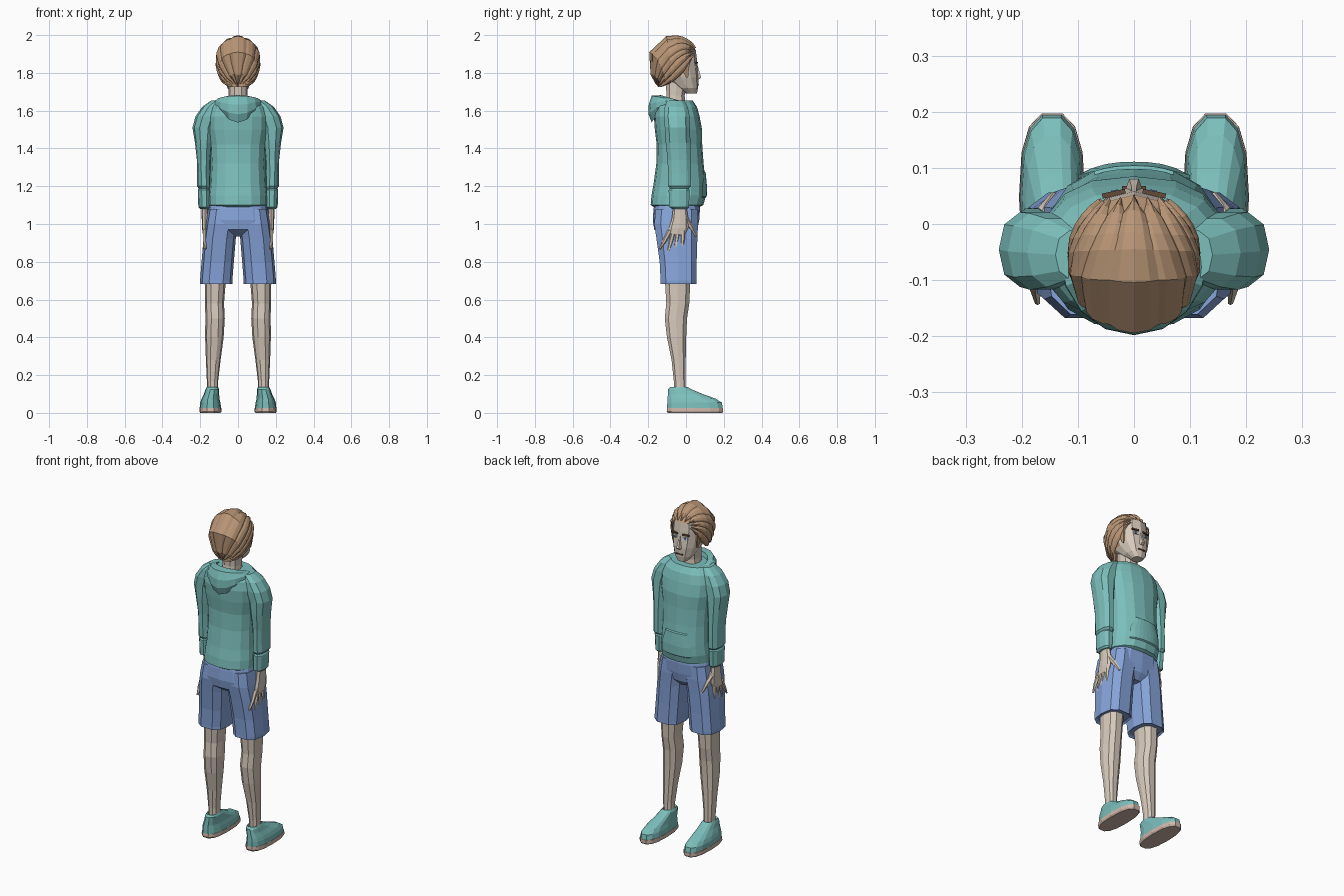
import bpy, bmesh, math
from mathutils import Vector

if "Cube" in bpy.data.objects:
    bpy.data.objects.remove(bpy.data.objects["Cube"], do_unlink=True)


def material(name, rgb):
    m = bpy.data.materials.new(name)
    m.use_nodes = True
    m.diffuse_color = (*rgb, 1)
    m.node_tree.nodes["Principled BSDF"].inputs["Base Color"].default_value = (*rgb, 1)
    return m


SKIN = material("skin", (.68, .59, .50))
TEAL = material("teal cloth", (.20, .52, .50))
BLUE = material("blue cloth", (.24, .37, .70))
HAIR = material("brown hair", (.48, .30, .18))
BROW = material("dark brown", (.12, .07, .04))
SOLE = material("pale sole", (.62, .47, .40))
WHITE = material("eye white", (.8, .8, .8))
IRIS = material("eye blue", (.10, .22, .50))


def finish(name, bm, *mats):
    bmesh.ops.recalc_face_normals(bm, faces=bm.faces)
    me = bpy.data.meshes.new(name)
    bm.to_mesh(me)
    bm.free()
    ob = bpy.data.objects.new(name, me)
    for m in mats:
        me.materials.append(m)
    bpy.context.collection.objects.link(ob)
    return ob


def skin_rings(name, rings, mats, closed=True, caps=True):
    bm = bmesh.new()
    rows = [[bm.verts.new(p) for p in r] for r in rings]
    n = len(rows[0])
    for a, b in zip(rows, rows[1:]):
        for i in range(n if closed else n - 1):
            j = (i + 1) % n
            bm.faces.new((a[i], a[j], b[j], b[i]))
    if caps:
        bm.faces.new(rows[0])
        bm.faces.new(rows[-1])
    return finish(name, bm, *mats)


def power(v, p):
    return math.copysign(abs(v) ** (2 / p), v)


def loft(name, table, mats, n=10, p=2.4, side=1):
    """Each row of the table is x0, x1, y0, y1, z."""
    rings = []
    for x0, x1, y0, y1, z in table:
        ring = []
        for k in range(n):
            a = math.tau * k / n
            ring.append((side * ((x0 + x1) / 2 + (x1 - x0) / 2 * power(math.cos(a), p)),
                         (y0 + y1) / 2 + (y1 - y0) / 2 * power(math.sin(a), p), z))
        rings.append(ring)
    return skin_rings(name, rings, mats)


def tube(name, points, radii, mat, n=6):
    pts = [Vector(q) for q in points]
    d = (pts[-1] - pts[0]).normalized()
    u = d.cross(Vector((1, 0, 0))).normalized()
    v = d.cross(u)
    skin_rings(name, [[c + r * (u * math.cos(math.tau * k / n) + v * math.sin(math.tau * k / n))
                       for k in range(n)] for c, r in zip(pts, radii)], [mat])


def box(name, at, size, mat, turn=0):
    bm = bmesh.new()
    bmesh.ops.create_cube(bm, size=1)
    bmesh.ops.scale(bm, vec=size, verts=bm.verts)
    ob = finish(name, bm, mat)
    ob.location = at
    ob.rotation_euler.z = turn


# Hoodie body: half width, back, front, height
torso = [(.14, -.17, .07, 1.09), (.157, -.187, .092, 1.10), (.157, -.183, .105, 1.15),
         (.15, -.172, .105, 1.21), (.145, -.157, .093, 1.32), (.15, -.155, .086, 1.42),
         (.165, -.165, .085, 1.50), (.168, -.17, .072, 1.57), (.15, -.165, .058, 1.62),
         (.115, -.145, .035, 1.655)]
loft("hoodie_body", [(-w, w, b, f, z) for w, b, f, z in torso], [TEAL], n=16)


def chest_y(x, z):
    for (w0, b0, f0, z0), (w1, b1, f1, z1) in zip(torso, torso[1:]):
        if z0 <= z <= z1:
            t = (z - z0) / (z1 - z0)
            w, b, f = w0 + (w1 - w0) * t, b0 + (b1 - b0) * t, f0 + (f1 - f0) * t
            return (b + f) / 2 + (f - b) / 2 * (1 - abs(x / w) ** 2.4) ** (1 / 2.4)


# Front pouch pocket following the belly
skin_rings("pocket", [[(w * k / 4, chest_y(w * k / 4, z) + lift, z) for k in range(-4, 5)]
                      for w, z, lift in ((.1, 1.14, 0), (.1, 1.145, .006), (.1, 1.2, .006),
                                         (.07, 1.275, .006), (.07, 1.28, 0))],
           [TEAL], closed=False, caps=False)

# Hood: collar ring that drops into a pointed fold at the back
hood = [[] for _ in range(6)]
for k in range(16):
    a = math.tau * k / 16
    c, s = math.cos(a), math.sin(a)
    back = max(0, -s)
    top = 1.66 - .022 * s
    drop = .035 + .11 * back ** 2
    for row, (grow, z) in zip(hood, ((.7, top - .04), (.8, top), (1, top - .003), (1.13 + .03 * back, top - .35 * drop),
                                     (1.14 + .03 * back, top - .7 * drop), (1, top - drop))):
        row.append((.115 * grow * c, -.057 + .095 * grow * s - .03 * back * (grow > .9), z))
skin_rings("hood", hood, [TEAL])

# Head: jaw, face and skull
head = loft("head", [(-.03, .03, .0, .058, 1.69), (-.056, .056, -.05, .064, 1.72),
                     (-.076, .076, -.12, .067, 1.775), (-.086, .086, -.15, .06, 1.84),
                     (-.09, .09, -.165, .058, 1.87), (-.085, .085, -.16, .052, 1.92),
                     (-.05, .05, -.12, .01, 1.97)], [SKIN, HAIR], n=12)
for f in head.data.polygons:
    if f.center.z > 1.8 and f.center.y < -.04 or f.center.z > 1.93:
        f.material_index = 1
loft("neck", [(-.055, .055, -.11, .0, 1.62), (-.05, .05, -.105, -.005, 1.68),
              (-.052, .052, -.11, .01, 1.76)], [SKIN], n=10)
loft("nose", [(-.016, .016, .04, .07, 1.765), (-.015, .015, .04, .083, 1.775),
              (-.009, .009, .04, .07, 1.815), (-.007, .007, .04, .06, 1.85)], [SKIN], n=6)
box("mouth", (0, .064, 1.735), (.042, .008, .006), BROW)

# Hair: overlapping ridged locks sweeping from the fringe over the crown to the nape
nape = Vector((0, -.6, -.8))


def hair_point(angle, s, grow):
    front = Vector((.55 * math.sin(angle), .85, .28 + .2 * math.cos(angle)))
    mid = Vector((math.sin(angle), 0, math.cos(angle)))
    d = (front * (1 - s) ** 2 + mid * 2 * s * (1 - s) + nape * s * s).normalized() * grow
    return (.115 * d.x, -.065 + .13 * d.y, 1.869 + (.125 if d.z > 0 else .17) * d.z)


for j in range(-5, 6):
    rows = []
    for i in range(11):
        s = i / 10
        width = math.radians(14) * min(1, .1 + s * 4)
        ridge = 1.05 - .03 * (j % 2) * (1 - s)
        rows.append([hair_point(math.radians(22 * j) + width * e, s, ridge - .08 * abs(e) ** 2)
                     for e in (-1, -.5, 0, .5, 1)])
    skin_rings("hair_lock", rows, [HAIR], closed=False, caps=False)

# Parts that come in pairs
for side, tag in ((1, "left_"), (-1, "right_")):
    # Face details
    box(tag + "eye", (side * .034, .054, 1.832), (.028, .009, .013), WHITE, -side * .2)
    box(tag + "iris", (side * .034, .056, 1.832), (.012, .009, .012), IRIS, -side * .2)
    box(tag + "eyebrow", (side * .036, .054, 1.853), (.042, .009, .009), BROW, -side * .2)
    loft(tag + "sideburn", [(.078, .083, .0, .012, 1.775), (.075, .091, -.025, .018, 1.82),
                            (.075, .094, -.04, .025, 1.87)], [HAIR], n=6, side=side)

    # Sleeve with a loose end over a ribbed cuff
    loft(tag + "sleeve", [(.15, .205, -.085, .015, 1.185), (.145, .217, -.097, .03, 1.2),
                          (.147, .216, -.098, .03, 1.27), (.145, .218, -.1, .028, 1.34),
                          (.135, .228, -.11, .026, 1.43), (.12, .241, -.115, .024, 1.51),
                          (.1, .225, -.12, .022, 1.57), (.08, .19, -.115, .012, 1.62),
                          (.06, .14, -.1, -.01, 1.655)], [TEAL], n=10, side=side)
    loft(tag + "cuff", [(.153, .2, -.075, .01, 1.08), (.148, .21, -.092, .018, 1.09),
                        (.147, .213, -.094, .022, 1.18), (.155, .205, -.08, .01, 1.195)],
         [TEAL], n=10, side=side)

    # Hand with spread fingers
    loft(tag + "palm", [(.164, .186, -.095, -.005, .945), (.16, .191, -.09, .012, .98),
                        (.158, .192, -.075, .012, 1.03), (.16, .193, -.065, .0, 1.11)],
         [SKIN], n=8, side=side)
    for finger, y0, y1, z1 in (("little", -.085, -.14, .868), ("ring", -.064, -.102, .832),
                               ("middle", -.042, -.066, .815), ("index", -.016, -.02, .855)):
        tube(tag + finger + "_finger", [(side * .175, y0, .965), (side * .176, (y0 + y1) / 2, (.955 + z1) / 2),
                                        (side * .172, y1, z1)], (.013, .011, .005), SKIN)
    tube(tag + "thumb", [(side * .172, -.01, 1.035), (side * .158, .025, .985),
                         (side * .143, .052, .935)], (.018, .013, .006), SKIN)

    # Leg: ankle, calf, knee
    loft(tag + "leg", [(.105, .163, -.065, .0, .09), (.105, .165, -.066, .0, .17),
                       (.092, .17, -.078, .0, .28), (.076, .174, -.103, .003, .4),
                       (.07, .173, -.115, .008, .5), (.074, .174, -.107, .02, .58),
                       (.066, .176, -.113, .025, .68), (.055, .18, -.12, .04, .8)],
         [SKIN], n=10, side=side)

    # Shorts leg with turned hem
    loft(tag + "shorts_leg", [(.04, .19, -.125, .048, .69), (.03, .2, -.138, .06, .682),
                              (.03, .201, -.138, .06, .7), (.022, .193, -.143, .06, .8),
                              (.012, .183, -.16, .064, .92), (.0, .172, -.172, .068, 1.0),
                              (.0, .158, -.165, .065, 1.08)], [BLUE], n=10, p=2.8, side=side)

    # Shoe: sole, upper and ankle collar
    loft(tag + "sole", [(.092, .2, -.1, .195, 0), (.087, .205, -.105, .2, .008),
                        (.088, .204, -.103, .2, .027)], [SOLE], n=14, p=2.6, side=side)
    loft(tag + "shoe", [(.089, .203, -.103, .198, .025), (.093, .2, -.102, .192, .055),
                        (.098, .193, -.1, .16, .075), (.1, .18, -.098, .09, .1),
                        (.1, .172, -.096, .03, .125), (.106, .166, -.085, .01, .137),
                        (.11, .16, -.07, .0, .125)], [TEAL], n=14, p=2.5, side=side)

# Seat of the shorts and waist
loft("shorts_seat", [(-.07, .07, -.12, .03, .935), (-.15, .15, -.168, .06, .97),
                     (-.168, .168, -.176, .07, 1.02), (-.155, .155, -.172, .074, 1.08),
                     (-.145, .145, -.165, .07, 1.12)], [BLUE], n=16, p=2.8)
